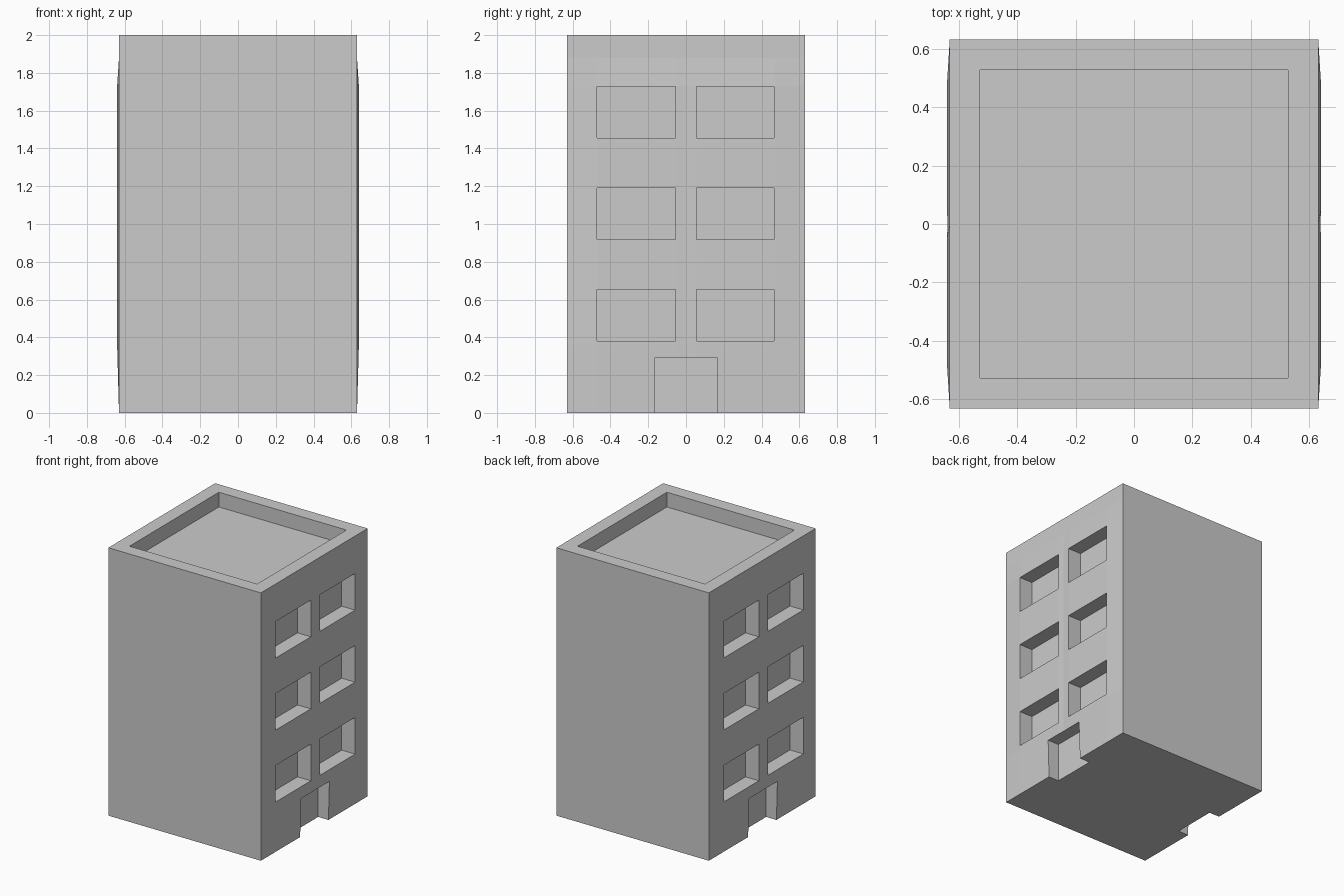
import bpy, bmesh
from mathutils import Matrix, Vector

if "Cube" in bpy.data.objects:
    bpy.data.objects.remove(bpy.data.objects["Cube"])

H = 0.63  # half width of the block


def add_box(bm, lo, hi):
    lo, hi = Vector(lo), Vector(hi)
    size = hi - lo
    m = Matrix.Translation((lo + hi) / 2) @ Matrix.Diagonal((*size, 1))
    return bmesh.ops.create_cube(bm, size=1, matrix=m)


def finish(bm, name):
    bmesh.ops.recalc_face_normals(bm, faces=bm.faces)
    me = bpy.data.meshes.new(name)
    bm.to_mesh(me)
    bm.free()
    ob = bpy.data.objects.new(name, me)
    bpy.context.collection.objects.link(ob)
    return ob


# Main block, cut into panels so the windowed sides can swell slightly
bm = bmesh.new()
add_box(bm, (-H, -H, 0), (H, H, 2))
cuts = [((0, y, 0), (0, 1, 0)) for y in (-.47, -.055, 0, .055, .47)]
cuts += [((0, 0, z), (0, 0, 1)) for z in (.36, 1.73, 1.88)]
for co, no in cuts:
    bmesh.ops.bisect_plane(bm, geom=bm.verts[:] + bm.edges[:] + bm.faces[:],
                           plane_co=co, plane_no=no)
for v in bm.verts:
    if abs(v.co.y) < .5 and .3 < v.co.z < 1.8:
        x = .637 if abs(v.co.y) < .01 else .64
        v.co.x = x if v.co.x > 0 else -x
block = finish(bm, "building")

# Recesses: roof well, windows and doorways on both sides
bm = bmesh.new()
add_box(bm, (-.527, -.527, 1.89), (.527, .527, 2.2))
for s in (-1, 1):
    for z in (.38, .917, 1.455):
        for y0, y1 in ((-.47, -.055), (.055, .467)):
            add_box(bm, (min(s * .53, s * .8), y0, z),
                    (max(s * .53, s * .8), y1, z + .273))
    add_box(bm, (min(s * .545, s * .8), -.167, -.2),
            (max(s * .545, s * .8), .167, .29))
cutter = finish(bm, "recess_cutter")
cutter.hide_render = True

mod = block.modifiers.new("recesses", 'BOOLEAN')
mod.operation = 'DIFFERENCE'
mod.solver = 'EXACT'
mod.object = cutter
bpy.context.view_layer.objects.active = block
bpy.ops.object.modifier_apply(modifier=mod.name)
bpy.data.objects.remove(cutter)
